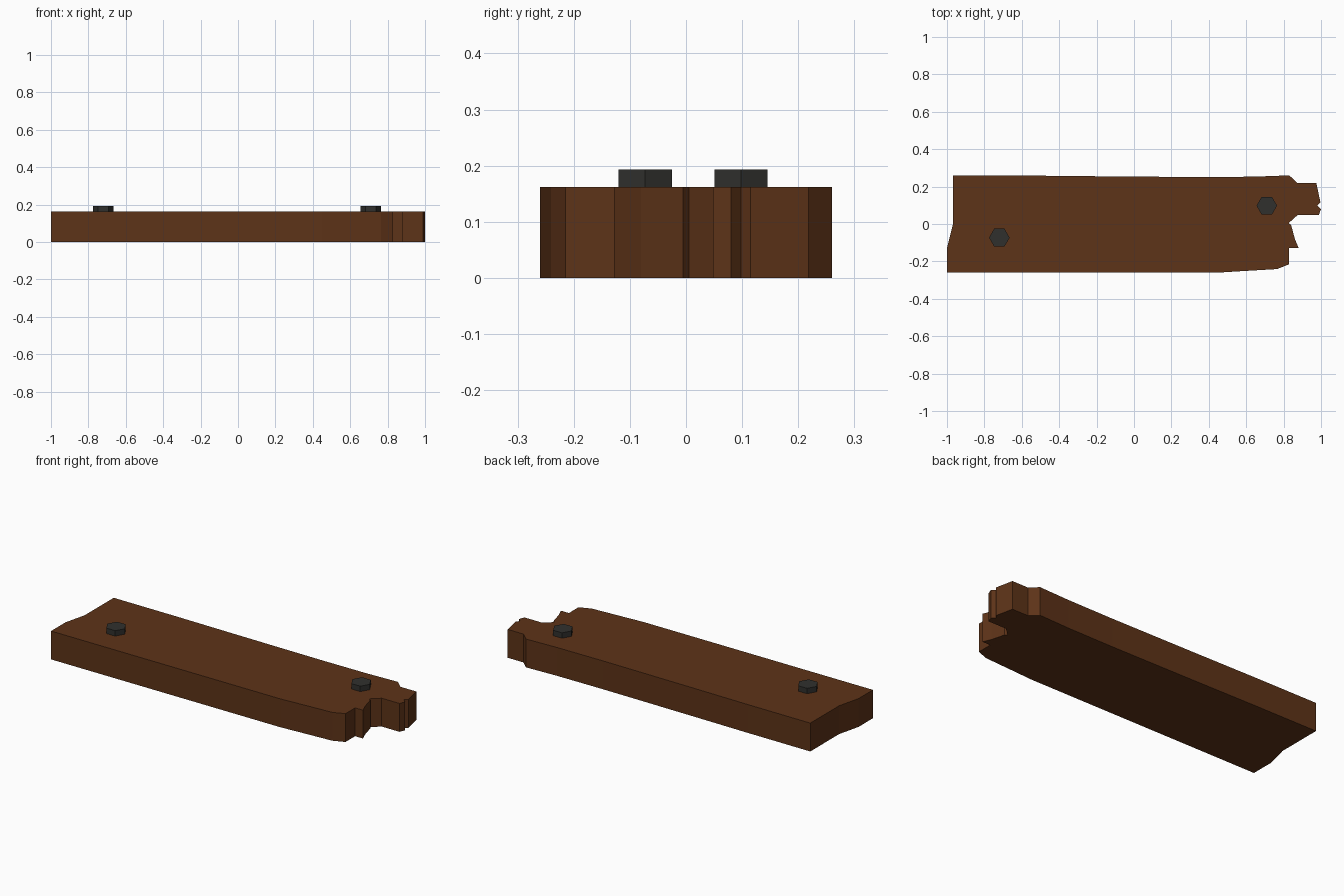
import bpy, bmesh
from math import cos, sin, pi

if "Cube" in bpy.data.objects:
    bpy.data.objects.remove(bpy.data.objects["Cube"])


def material(name, color):
    m = bpy.data.materials.new(name)
    m.diffuse_color = (*color, 1)
    m.use_nodes = True
    m.node_tree.nodes["Principled BSDF"].inputs["Base Color"].default_value = m.diffuse_color
    return m


def extrude_outline(name, outline, z0, z1, mat):
    """Solid prism from a counter-clockwise outline."""
    bm = bmesh.new()
    base = bm.faces.new([bm.verts.new((x, y, z0)) for x, y in outline])
    top = bmesh.ops.extrude_face_region(bm, geom=[base], use_keep_orig=True)["geom"]
    for v in top:
        if isinstance(v, bmesh.types.BMVert):
            v.co.z = z1
    bmesh.ops.recalc_face_normals(bm, faces=bm.faces)
    mesh = bpy.data.meshes.new(name)
    bm.to_mesh(mesh)
    bm.free()
    mesh.materials.append(mat)
    obj = bpy.data.objects.new(name, mesh)
    bpy.context.collection.objects.link(obj)
    return obj


wood = material("wood", (0.11, 0.033, 0.009))
iron = material("iron", (0.03, 0.03, 0.027))

# Plank with a notched left end and a splintered right end
plank_outline = [
    (-1.0, -0.26), (0.45, -0.26), (0.56, -0.253), (0.765, -0.241), (0.83, -0.215),
    (0.83, -0.128), (0.88, -0.128), (0.86, -0.08), (0.84, -0.005), (0.827, 0.005),
    (0.875, 0.048), (0.988, 0.048), (1.0, 0.08), (0.98, 0.098), (0.997, 0.115),
    (0.975, 0.218), (0.875, 0.218), (0.83, 0.26), (0.64, 0.253), (0.35, 0.251),
    (-0.18, 0.255), (-0.57, 0.259), (-0.968, 0.26), (-0.968, 0.0), (-1.0, -0.13),
]
extrude_outline("plank", plank_outline, 0, 0.162, wood)

# Hexagonal bolt heads
for name, cx, cy in (("left_bolt", -0.72, -0.073), ("right_bolt", 0.71, 0.098)):
    hexagon = [(cx + 0.055 * cos(i * pi / 3), cy + 0.055 * sin(i * pi / 3)) for i in range(6)]
    extrude_outline(name, hexagon, 0.155, 0.193, iron)
